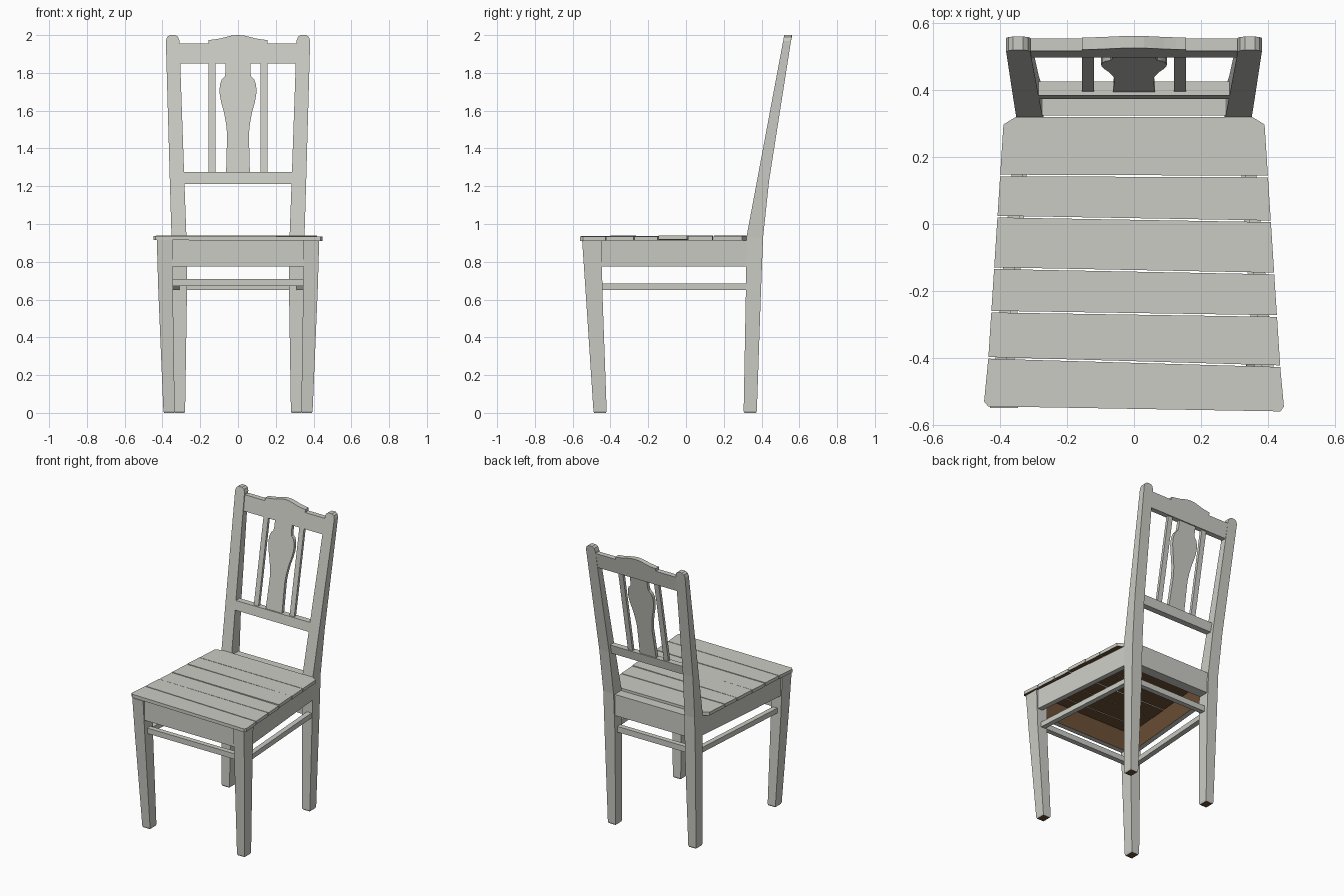
import bpy, bmesh, random
from mathutils import Vector

random.seed(4)
cube = bpy.data.objects.get("Cube")
if cube:
    bpy.data.objects.remove(cube, do_unlink=True)


def material(name, rgb):
    m = bpy.data.materials.new(name)
    m.use_nodes = True
    m.diffuse_color = (*rgb, 1)
    m.node_tree.nodes["Principled BSDF"].inputs["Base Color"].default_value = (*rgb, 1)
    return m


PAINT = material("grey paint", (0.60, 0.60, 0.56))
WOOD = material("bare brown wood", (0.15, 0.08, 0.036))


def loft(name, rings, bare=None):
    """Skin a list of equal point rings; faces towards `bare` stay unpainted."""
    bm = bmesh.new()
    loops = [[bm.verts.new(p) for p in ring] for ring in rings]
    n = len(loops[0])
    for a, b in zip(loops, loops[1:]):
        for i in range(n):
            j = (i + 1) % n
            bm.faces.new((a[i], a[j], b[j], b[i]))
    bm.faces.new(loops[0])
    bm.faces.new(loops[-1])
    bmesh.ops.recalc_face_normals(bm, faces=bm.faces)
    bm.normal_update()
    if bare:
        for f in bm.faces:
            f.material_index = int(f.normal.dot(Vector(bare)) > 0.95)
    mesh = bpy.data.meshes.new(name)
    bm.to_mesh(mesh)
    bm.free()
    mesh.materials.append(PAINT)
    mesh.materials.append(WOOD)
    obj = bpy.data.objects.new(name, mesh)
    bpy.context.collection.objects.link(obj)
    return obj


def rect(x0, x1, y0, y1, z):
    return [(x0, y0, z), (x1, y0, z), (x1, y1, z), (x0, y1, z)]


def box(name, x0, x1, y0, y1, z0, z1, bare=None):
    return loft(name, [rect(x0, x1, y0, y1, z0), rect(x0, x1, y0, y1, z1)], bare)


def lean(z):
    """Front plane of the leaning back."""
    return 0.32 + (z - 0.93) * 0.187


def back_panel(name, outline, inset, depth):
    """Extrude an (x, z) outline through the leaning back."""
    return loft(name, [[(x, lean(z) + d, z) for x, z in outline]
                       for d in (inset, inset + depth)])


def mirrored(half):
    """Close a right-hand outline, listed bottom to top, across the middle."""
    return half + [(-x, z) for x, z in reversed(half) if x > 0]


# Legs, side aprons and side stretchers
front_leg = [(0, .339, .391, -.486, -.424), (.01, .335, .395, -.49, -.42),
             (.65, .345, .422, -.532, -.443), (.915, .347, .43, -.55, -.445)]
back_leg = [(0, .284, .336, .309, .371), (.01, .28, .34, .305, .375),
            (.65, .27, .35, .317, .397), (.93, .273, .352, .32, .408),
            (1.23, .284, .361, lean(1.23), .44), (1.97, .31, .382, lean(1.97), .556),
            (1.99, .317, .375, lean(1.99), .559), (2, .331, .361, lean(2), .56)]


def side_bar(name, s, front, back, y0, y1, z0, z1, bare=None):
    def end(x, y):
        return [(s * x[0], y, z0), (s * x[1], y, z0), (s * x[1], y, z1), (s * x[0], y, z1)]
    return loft(name, [end(front, y0), end(back, y1)], bare)


for side, s in (("left", 1), ("right", -1)):
    for part, rows in (("front_leg", front_leg), ("back_leg", back_leg)):
        loft(f"{side}_{part}", [rect(s * a, s * b, c, d, z) for z, a, b, c, d in rows],
             (0, 0, -1))
    side_bar(f"{side}_apron", s, (.385, .42), (.315, .35), -.46, .33, .775, .915, (-s, 0, 0))
    side_bar(f"{side}_stretcher", s, (.36, .395), (.308, .343), -.45, .335, .65, .685)
    x = s * .138
    back_panel(f"{side}_slat", [(x - .018, 1.27), (x + .018, 1.27),
                                (x + .018, 1.855), (x - .018, 1.855)], .012, .02)

# Cross pieces under the seat
box("front_apron", -.36, .36, -.535, -.5, .775, .915, (0, 1, 0))
box("back_apron", -.29, .29, .325, .395, .775, .922, (0, -1, 0))
box("front_stretcher", -.35, .35, -.505, -.47, .672, .71)
box("back_stretcher", -.29, .29, .335, .37, .65, .69)


# Seat planks, with slightly slanted joints and uneven heights
def half_width(y):
    return .445 - (y + .55) * .0647


joints = [(-.545, -.56), (-.4, -.425), (-.262, -.275), (-.132, -.148),
          (.022, .008), (.145, .142), (.3, .3)]
GAP = .0025
for i, ((l0, r0), (l1, r1)) in enumerate(zip(joints, joints[1:])):
    l0, r0, l1, r1 = l0 + GAP, r0 + GAP, l1 - GAP, r1 - GAP
    start = [(-half_width(l0), l0), (half_width(r0), r0)]
    end = [(half_width(r1), r1), (-half_width(l1), l1)]
    if i == 0:
        start = [(-.448, l0 + .012), (-.436, l0 - GAP), (.438, r0 - GAP), (.448, r0 + .012)]
    if i == len(joints) - 2:
        end = [end[0], (.353, .32), (-.353, .32), end[1]]
    lift, tilt = random.uniform(-.002, .002), random.uniform(-.005, .005)
    loft(f"seat_plank_{i + 1}",
         [[(x, y, z + lift + tilt * x) for x, y in start + end] for z in (.914, .937)],
         (0, 0, -1))

# Back rails
back_panel("lower_back_rail", mirrored([(.29, 1.213), (.295, 1.275)]), 0, .042)
crest = [(.31, 1.85), (.32, 1.955), (.155, 1.955), (.155, 1.974), (.125, 1.977),
         (.09, 1.983), (.06, 1.991), (.03, 1.998), (0, 2)]
back_panel("crest_rail", mirrored(crest), .006, .036)

# Vase-shaped splat
splat = [(.063, 1.27), (.06, 1.38), (.058, 1.48), (.063, 1.53), (.074, 1.59),
         (.088, 1.64), (.096, 1.68), (.098, 1.71), (.095, 1.74), (.086, 1.765),
         (.07, 1.78), (.066, 1.8), (.066, 1.855)]
obj = back_panel("splat", mirrored(splat), .01, .024)
bpy.ops.object.select_all(action="DESELECT")
obj.select_set(True)
bpy.context.view_layer.objects.active = obj
bpy.ops.object.shade_smooth_by_angle()
